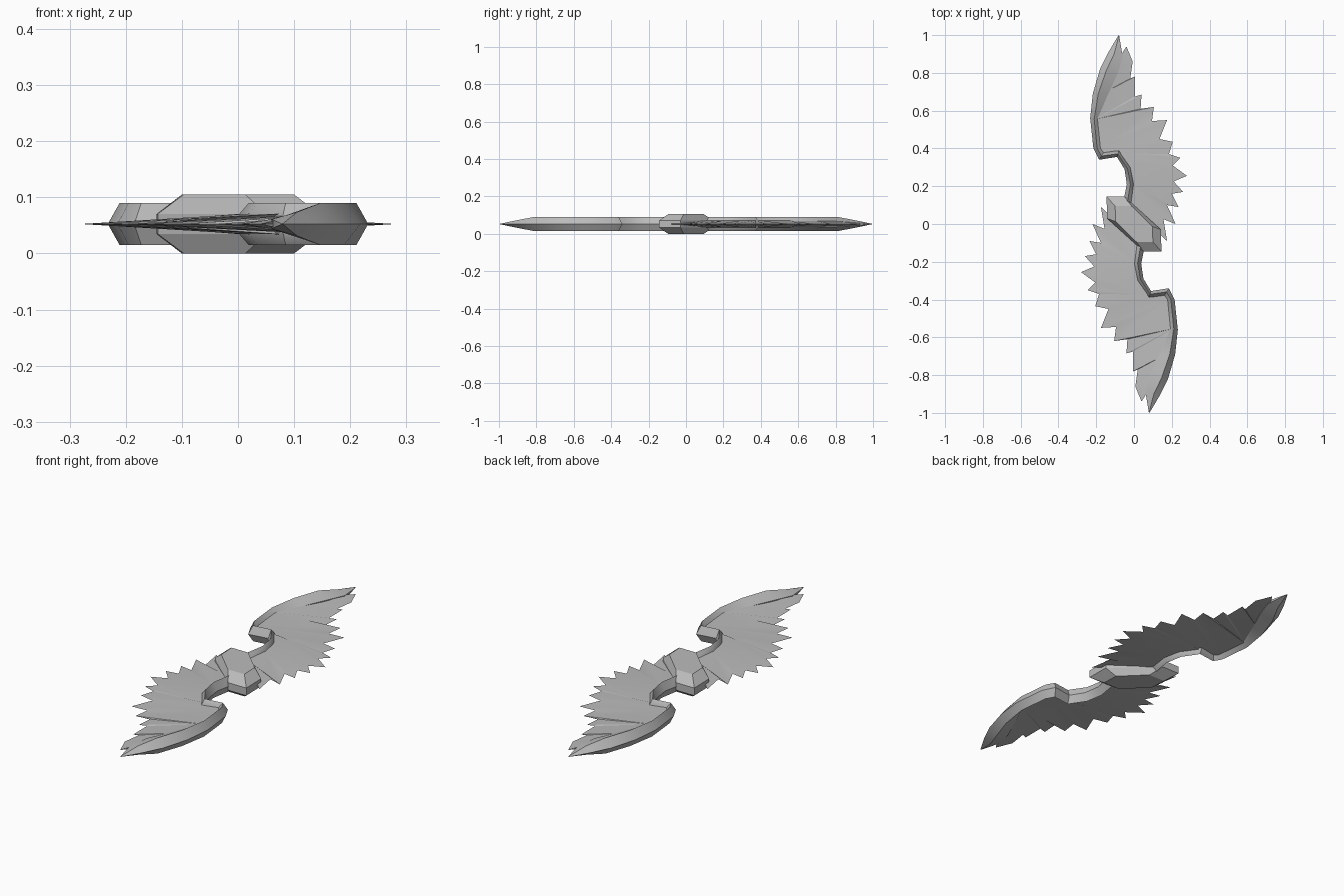
import bpy, bmesh, math
from mathutils import Vector, Matrix

cube = bpy.data.objects.get("Cube")
if cube:
    bpy.data.objects.remove(cube)

MID = 0.0525      # height of the symmetry plane
SPINE_H = 0.0375  # half height of the leading spine
WEB_H = 0.019     # half thickness of the blade beside the spine

grey = bpy.data.materials.new("plain grey")
grey.use_nodes = True
grey.diffuse_color = (0.5, 0.5, 0.5, 1)
grey.node_tree.nodes["Principled BSDF"].inputs["Base Color"].default_value = (0.5, 0.5, 0.5, 1)


def finish(name, bm, turn=0.0, smooth=None):
    """Turn a bmesh into an object, rotated about the hub axis."""
    bmesh.ops.recalc_face_normals(bm, faces=bm.faces)
    bm.transform(Matrix.Translation((0, 0, MID)) @ Matrix.Rotation(turn, 4, 'Z'))
    mesh = bpy.data.meshes.new(name)
    bm.to_mesh(mesh)
    bm.free()
    mesh.materials.append(grey)
    obj = bpy.data.objects.new(name, mesh)
    bpy.context.collection.objects.link(obj)
    if smooth:
        bpy.ops.object.select_all(action='DESELECT')
        obj.select_set(True)
        bpy.context.view_layer.objects.active = obj
        bpy.ops.object.shade_smooth_by_angle(angle=math.radians(smooth))


def skin(bm, rings):
    """Join closed rings of equal length into a capped tube."""
    for a, b in zip(rings, rings[1:]):
        n = len(a)
        for i in range(n):
            j = (i + 1) % n
            bm.faces.new((a[i], a[j], b[j], b[i]))
    bm.faces.new(rings[0])
    bm.faces.new(rings[-1])


# Spine stations from tip to hub: outer edge, inner edge, ridge position, height
STATIONS = [
    ((-0.082, 1.0), (-0.078, 0.995), 0.5, 0.02),
    ((-0.135, 0.91), (-0.06, 0.885), 0.4, 0.56),
    ((-0.18, 0.82), (-0.085, 0.80), 0.35, 1),
    ((-0.218, 0.69), (-0.135, 0.69), 0.35, 1),
    ((-0.232, 0.56), (-0.19, 0.55), 0.5, 1),
    ((-0.215, 0.40), (-0.175, 0.40), 0.5, 1),
    ((-0.185, 0.34), (-0.16, 0.38), 0.5, 1),
    ((-0.09, 0.355), (-0.08, 0.388), 0.5, 1),
    ((-0.05, 0.29), (-0.018, 0.30), 0.5, 1),
    ((-0.038, 0.21), (0.0, 0.21), 0.5, 1),
    ((-0.06, 0.10), (-0.015, 0.10), 0.5, 1),
]

# Trailing edge, alternating notch and point, from tip to hub
TEETH = [
    (-0.065, 0.89), (-0.04, 0.94), (-0.007, 0.86), (-0.02, 0.77),
    (0.005, 0.78), (0.005, 0.675), (0.04, 0.685), (0.035, 0.61),
    (0.105, 0.62), (0.095, 0.545), (0.175, 0.55), (0.135, 0.45),
    (0.205, 0.435), (0.185, 0.37), (0.245, 0.35), (0.205, 0.31),
    (0.28, 0.255), (0.21, 0.225), (0.26, 0.17), (0.2, 0.16),
    (0.235, 0.09), (0.175, 0.1), (0.22, 0.0), (0.155, 0.03),
    (0.175, -0.09), (0.12, -0.03),
]


def make_spine(name, turn):
    bm = bmesh.new()
    rings = []
    for outer, inner, t, h in STATIONS:
        o, i = Vector(outer), Vector(inner)
        r = o.lerp(i, t)
        top, low = SPINE_H * h, WEB_H * h * 0.8
        pts = [(o, 0), (r, top), (i, low), (i, -low), (r, -top)]
        rings.append([bm.verts.new((p.x, p.y, z)) for p, z in pts])
    skin(bm, rings)
    finish(name, bm, turn, 40)


def make_blade(name, turn):
    """Wedge that thins from the spine to the serrated edge."""
    bm = bmesh.new()
    ribs = [Vector(o).lerp(Vector(i), 0.6) for o, i, t, h in STATIONS[2:]]
    ribs.append(Vector((-0.03, 0.0)))
    edge = [bm.verts.new((x, y, 0)) for x, y in TEETH]
    n, m = len(ribs) - 1, len(edge) - 1
    sides = []
    for s in (1, -1):
        root = [bm.verts.new((p.x, p.y, s * WEB_H)) for p in ribs]
        sides.append(root)
        i = j = 0
        while i < n or j < m:
            if j < m and (i == n or (j + 1) / m <= (i + 1) / n):
                bm.faces.new((root[i], edge[j], edge[j + 1]))
                j += 1
            else:
                bm.faces.new((root[i], edge[j], root[i + 1]))
                i += 1
    # Close the root, hidden inside the spine and hub
    up, down = sides
    for k in range(n):
        bm.faces.new((up[k], up[k + 1], down[k + 1], down[k]))
    bm.faces.new((up[0], down[0], edge[0]))
    bm.faces.new((up[n], down[n], edge[m]))
    finish(name, bm, turn, 20)


for label, turn in (("back", 0.0), ("front", math.pi)):
    make_spine(label + "_wing_spine", turn)
    make_blade(label + "_wing_blade", turn)

# Hexagonal hub: upright band with bevelled faces above and below
BAND = [(-0.145, 0.145), (-0.05, 0.145), (0.143, -0.03)]
FACE = [(-0.1, 0.095), (-0.013, 0.095), (0.097, -0.013)]
bm = bmesh.new()
rings = []
for half, z in ((FACE, -0.0525), (BAND, -0.018), (BAND, 0.018), (FACE, 0.0525)):
    loop = half + [(-x, -y) for x, y in half]
    rings.append([bm.verts.new((x, y, z)) for x, y in loop])
skin(bm, rings)
finish("hub", bm)
